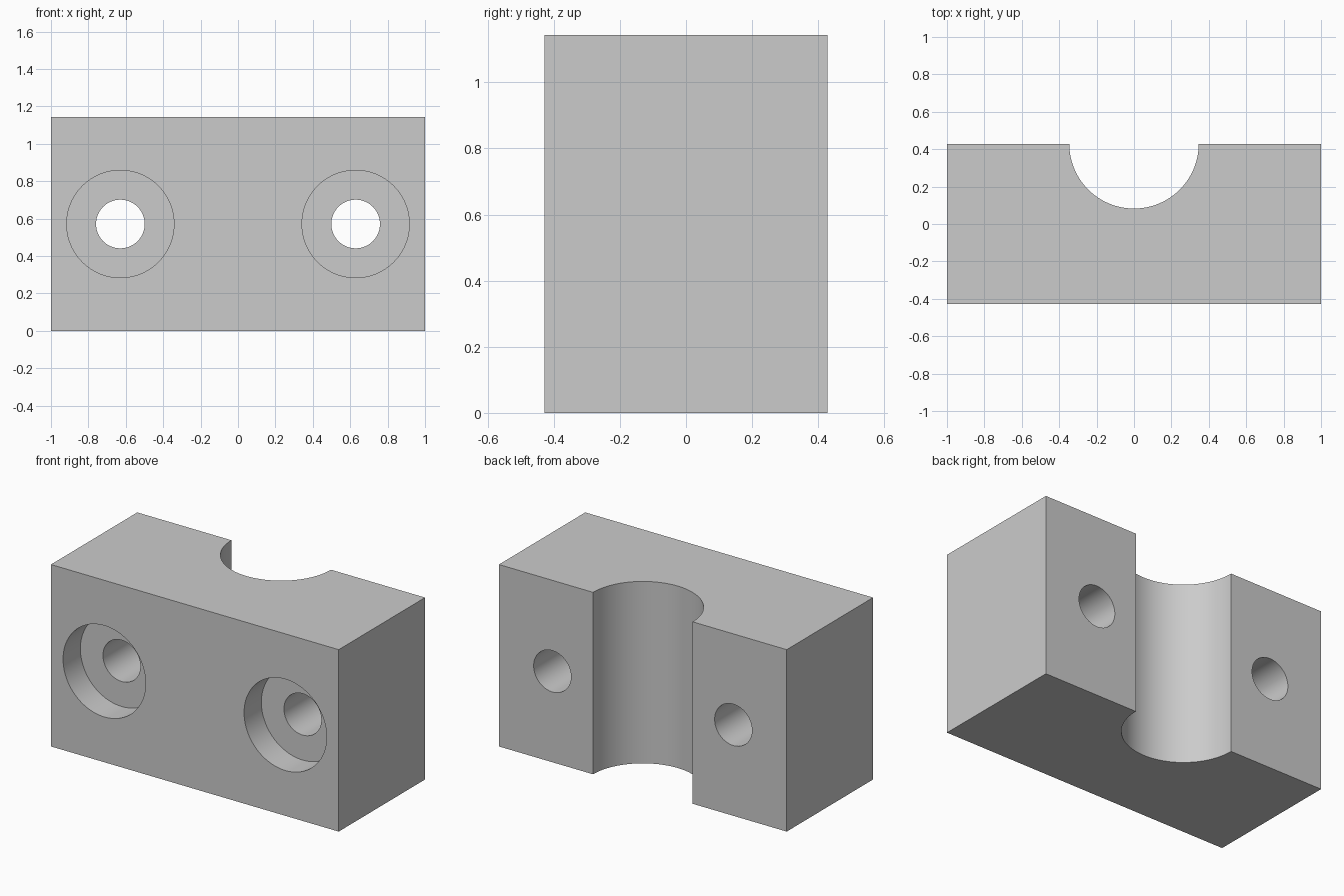
import bpy
from math import radians

cube = bpy.data.objects.get("Cube")
if cube:
    bpy.data.objects.remove(cube, do_unlink=True)

WIDTH, DEPTH, HEIGHT = 2.0, 0.857, 1.143
HOLE_X, HOLE_RADIUS = 0.629, 0.13
BORE_RADIUS, BORE_DEPTH = 0.287, 0.172
GROOVE_RADIUS = 0.346
FRONT, BACK, MIDDLE = -DEPTH / 2, DEPTH / 2, HEIGHT / 2

# Single plain grey
grey = bpy.data.materials.new("light_grey")
grey.use_nodes = True
colour = (0.6, 0.6, 0.6, 1)
grey.diffuse_color = colour
grey.node_tree.nodes["Principled BSDF"].inputs["Base Color"].default_value = colour

# Solid block
bpy.ops.mesh.primitive_cube_add(size=1, location=(0, 0, MIDDLE))
block = bpy.context.object
block.name = "clamp_block"
block.scale = (WIDTH, DEPTH, HEIGHT)
bpy.ops.object.transform_apply(location=True, rotation=True, scale=True)
block.data.materials.append(grey)


def cut_cylinder(name, radius, length, location, tilt=0):
    """Subtract one cylinder from the block."""
    bpy.ops.mesh.primitive_cylinder_add(vertices=96, radius=radius, depth=length,
                                        location=location, rotation=(tilt, 0, 0))
    cutter = bpy.context.object
    cutter.name = name
    cutter.hide_render = True
    cutter.data.materials.append(grey)
    bpy.context.view_layer.objects.active = block
    cut = block.modifiers.new(name, 'BOOLEAN')
    cut.operation = 'DIFFERENCE'
    cut.solver = 'EXACT'
    cut.object = cutter
    bpy.ops.object.modifier_apply(modifier=cut.name)
    bpy.data.objects.remove(cutter, do_unlink=True)


# Half-round groove down the back
cut_cylinder("groove_cutter", GROOVE_RADIUS, HEIGHT * 2, (0, BACK, MIDDLE))

# Counterbored bolt holes
for side in (-1, 1):
    x = side * HOLE_X
    cut_cylinder("counterbore_cutter", BORE_RADIUS, BORE_DEPTH * 2,
                 (x, FRONT, MIDDLE), radians(90))
    cut_cylinder("bolt_hole_cutter", HOLE_RADIUS, DEPTH * 2, (x, 0, MIDDLE), radians(90))

# Smooth curved walls, crisp edges
bpy.ops.object.select_all(action='DESELECT')
block.select_set(True)
bpy.context.view_layer.objects.active = block
bpy.ops.object.shade_smooth_by_angle(angle=radians(30))
